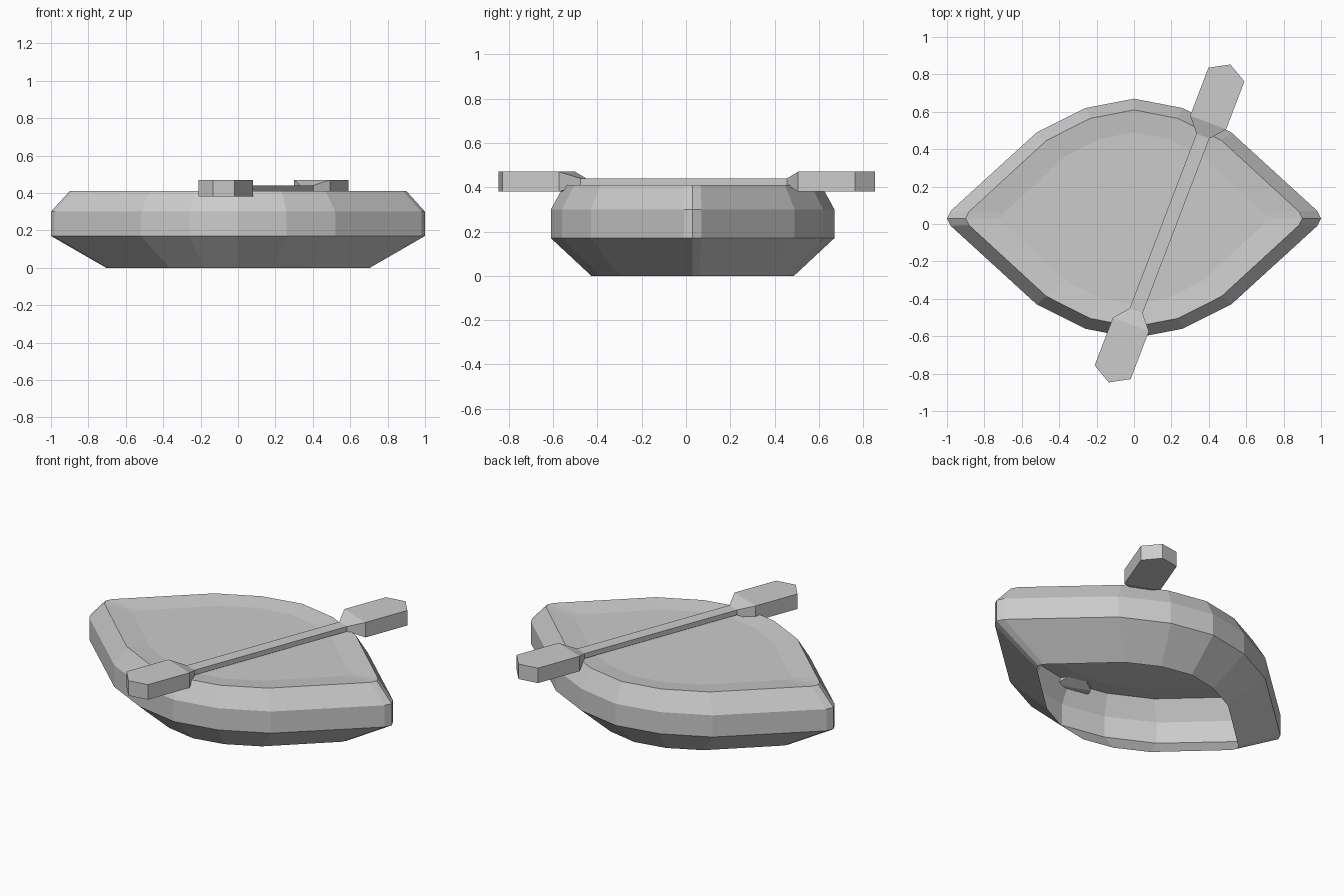
import bpy, bmesh, math
from mathutils import Vector, Matrix

if "Cube" in bpy.data.objects:
    bpy.data.objects.remove(bpy.data.objects["Cube"])


def loft(name, rings, cap_last=False):
    """Skin closed rings of points with flat quads."""
    bm = bmesh.new()
    loops = [[bm.verts.new(p) for p in ring] for ring in rings]
    n = len(loops[0])
    for a, b in zip(loops, loops[1:]):
        for i in range(n):
            j = (i + 1) % n
            bm.faces.new((a[i], a[j], b[j], b[i]))
    if cap_last:
        bm.faces.new(loops[-1])
    bmesh.ops.remove_doubles(bm, verts=bm.verts, dist=0.0005)
    me = bpy.data.meshes.new(name)
    bm.to_mesh(me)
    bm.free()
    ob = bpy.data.objects.new(name, me)
    bpy.context.collection.objects.link(ob)
    return ob


# Hull outline: one quarter mirrored to the full pointed oval
quarter = [(1.0, 0.0), (0.98, 0.04), (0.52, 0.46), (0.26, 0.59), (0.0, 0.64)]
half = quarter + [(-x, y) for x, y in quarter[-2::-1]]
outline = half + [(x, -y) for x, y in half[-2:0:-1]]

# Hull levels (x scale, y scale, z): open bottom, flared side, rim, shallow sunken deck
levels = [(0.705, 0.715, 0.0), (1, 1, 0.17), (1, 1, 0.30),
          (0.9, 0.906, 0.41), (0.71, 0.72, 0.395)]
loft("boat_hull", [[(x * sx, 0.03 + y * sy, z) for x, y in outline]
                   for sx, sy, z in levels], cap_last=True)

# Double-ended paddle: half width and half thickness along its length
end = [(0.5, 0.037, 0.015), (0.578, 0.103, 0.045),
       (0.852, 0.103, 0.045), (0.91, 0.0, 0.045)]
sections = [(-t, w, h) for t, w, h in reversed(end)] + end
paddle = loft("paddle", [[(t, -w, -h), (t, w, -h), (t, w, h), (t, -w, h)]
                         for t, w, h in sections])
bm = bmesh.new()
bm.from_mesh(paddle.data)
bmesh.ops.recalc_face_normals(bm, faces=bm.faces)
bm.to_mesh(paddle.data)
bm.free()
paddle.location = (0.19, 0.003, 0.425)
paddle.rotation_euler.z = math.atan2(0.934, 0.357)
